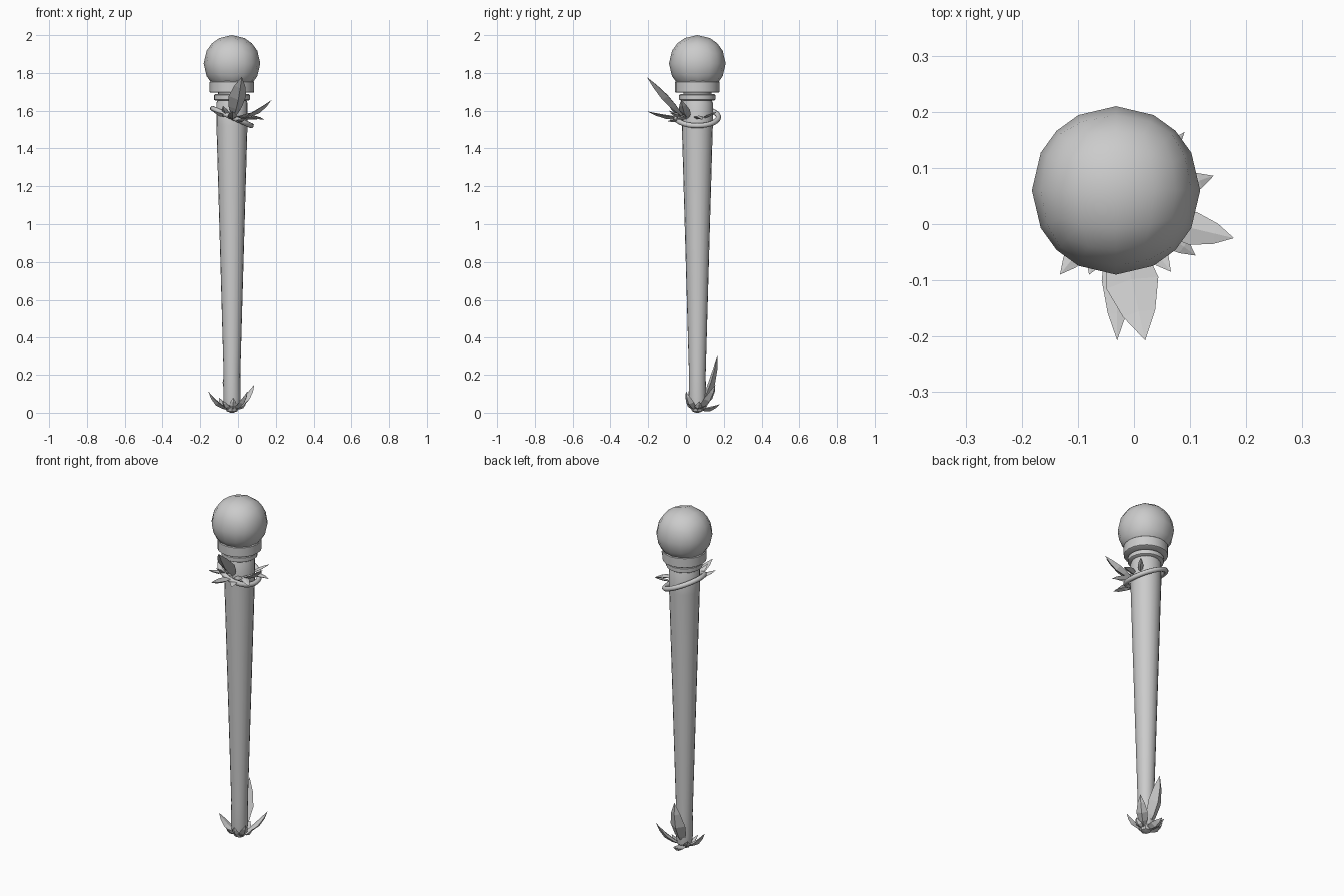
import bpy, bmesh, math
from mathutils import Vector, Matrix

if "Cube" in bpy.data.objects:
    bpy.data.objects.remove(bpy.data.objects["Cube"])

CX, CY = -0.032, 0.06          # axis of the staff


def finish(name, bm, angle=None):
    bmesh.ops.recalc_face_normals(bm, faces=bm.faces)
    me = bpy.data.meshes.new(name)
    bm.to_mesh(me)
    bm.free()
    ob = bpy.data.objects.new(name, me)
    bpy.context.collection.objects.link(ob)
    if angle:
        bpy.ops.object.select_all(action='DESELECT')
        ob.select_set(True)
        bpy.context.view_layer.objects.active = ob
        bpy.ops.object.shade_smooth_by_angle(angle=math.radians(angle))
    return ob


def lathe(name, profile, sides=20):
    """Closed solid from (radius, z) rings round the staff axis."""
    bm = bmesh.new()
    rings = []
    for r, z in profile:
        rings.append([bm.verts.new((CX + r * math.cos(2 * math.pi * i / sides),
                                    CY + r * math.sin(2 * math.pi * i / sides), z))
                      for i in range(sides)])
    for a, b in zip(rings, rings[1:]):
        for i in range(sides):
            j = (i + 1) % sides
            bm.faces.new((a[i], a[j], b[j], b[i]))
    bm.faces.new(rings[0])
    bm.faces.new(rings[-1])
    return finish(name, bm, 35)


def leaf(name, base, tip, width, bend=-0.01, thick=0.35):
    """Pointed faceted leaf with a raised midrib and a keel."""
    base, tip = Vector(base), Vector(tip)
    d = tip - base
    out = Vector((d.x, d.y, 0)).normalized()
    side = Vector((-out.y, out.x, 0))
    n = d.cross(side).normalized()
    if n.z < 0:
        n = -n
    bm = bmesh.new()
    rings = []
    for t, w in ((0.0, 0.3), (0.22, 0.78), (0.48, 1.0), (0.76, 0.62)):
        c = base + d * t + n * bend * math.sin(math.pi * t)
        h = width * w / 2
        rings.append([bm.verts.new(c + o) for o in
                      (side * h + n * h * 0.15, n * h * thick,
                       -side * h + n * h * 0.15, -n * h * thick * 1.3)])
    for a, b in zip(rings, rings[1:]):
        for i in range(4):
            j = (i + 1) % 4
            bm.faces.new((a[i], a[j], b[j], b[i]))
    end = bm.verts.new(tip)
    for i in range(4):
        bm.faces.new((rings[-1][i], rings[-1][(i + 1) % 4], end))
    bm.faces.new(rings[0])
    return finish(name, bm)


# tapered shaft, with a rounded foot
lathe("shaft", [(0.02, 0.012), (0.04, 0.03), (0.046, 0.08), (0.044, 0.2),
                (0.082, 1.52), (0.083, 1.64), (0.074, 1.66), (0.074, 1.7)])
# stepped collar under the orb
lathe("lower_collar", [(0.09, 1.655), (0.096, 1.659), (0.096, 1.682), (0.09, 1.687)])
lathe("upper_collar", [(0.112, 1.695), (0.118, 1.699), (0.118, 1.752), (0.112, 1.757)])

# orb: a subdivided cube pushed out to a sphere
bm = bmesh.new()
bmesh.ops.create_cube(bm, size=2)
bmesh.ops.subdivide_edges(bm, edges=bm.edges[:], cuts=3, use_grid_fill=True)
for v in bm.verts:
    v.co = v.co.normalized() * 0.15 + Vector((CX, CY, 1.85))
finish("orb", bm, 40)

# tilted vine ring round the shaft
bpy.ops.mesh.primitive_torus_add(major_segments=28, minor_segments=8,
                                 major_radius=0.112, minor_radius=0.014)
vine = bpy.context.object
vine.name = "vine_ring"
vine.data.transform(Matrix.Translation((CX, CY, 1.566))
                    @ Matrix.Rotation(math.radians(24), 4, 'Y'))
bpy.ops.object.shade_smooth_by_angle(angle=math.radians(60))

# leaf cluster at the head: base, tip, width, bend
head = [
    ((-0.022, -0.02, 1.575), (0.02, -0.207, 1.778), 0.095, 0.0),
    ((-0.03, 0.0, 1.56), (-0.03, -0.207, 1.597), 0.055, -0.01),
    ((0.03, 0.01, 1.565), (0.178, -0.025, 1.657), 0.06, -0.012),
    ((0.035, 0.05, 1.56), (0.142, 0.086, 1.552), 0.045, 0.01),
    ((0.03, 0.09, 1.56), (0.09, 0.164, 1.595), 0.03, 0.0),
    ((0.02, 0.01, 1.56), (0.11, -0.056, 1.555), 0.045, 0.006),
    ((0.0, 0.0, 1.565), (0.066, -0.085, 1.59), 0.045, -0.006),
    ((-0.01, -0.01, 1.55), (0.03, -0.1, 1.545), 0.04, 0.0),
    ((-0.06, 0.0, 1.575), (-0.132, -0.09, 1.6), 0.045, -0.008),
    ((-0.05, -0.01, 1.57), (-0.08, -0.09, 1.625), 0.04, -0.006),
]
for i, (b, t, w, k) in enumerate(head):
    leaf(f"head_leaf_{i + 1}", b, t, w, k)

# leaf cluster wrapping the foot
foot = [
    ((-0.032, 0.075, 0.03), (-0.04, 0.166, 0.305), 0.09, -0.016),
    ((-0.01, 0.07, 0.02), (0.086, 0.155, 0.148), 0.06, -0.016),
    ((-0.045, 0.058, 0.015), (-0.157, 0.048, 0.112), 0.06, -0.016),
    ((-0.036, 0.07, 0.02), (-0.045, 0.178, 0.045), 0.06, -0.012),
    ((-0.02, 0.05, 0.015), (0.05, 0.0, 0.112), 0.05, -0.014),
    ((-0.04, 0.05, 0.02), (-0.08, 0.0, 0.065), 0.04, -0.01),
    ((-0.03, 0.045, 0.015), (-0.025, 0.0, 0.08), 0.04, -0.01),
    ((-0.01, 0.06, 0.02), (0.045, 0.07, 0.06), 0.04, -0.01),
    ((-0.05, 0.07, 0.02), (-0.1, 0.13, 0.08), 0.045, -0.01),
]
for i, (b, t, w, k) in enumerate(foot):
    leaf(f"foot_leaf_{i + 1}", b, t, w, k)

# small bud under the foot
lathe("foot_bud", [(0.008, 0.0), (0.028, 0.008), (0.038, 0.03), (0.03, 0.055)], 8)
